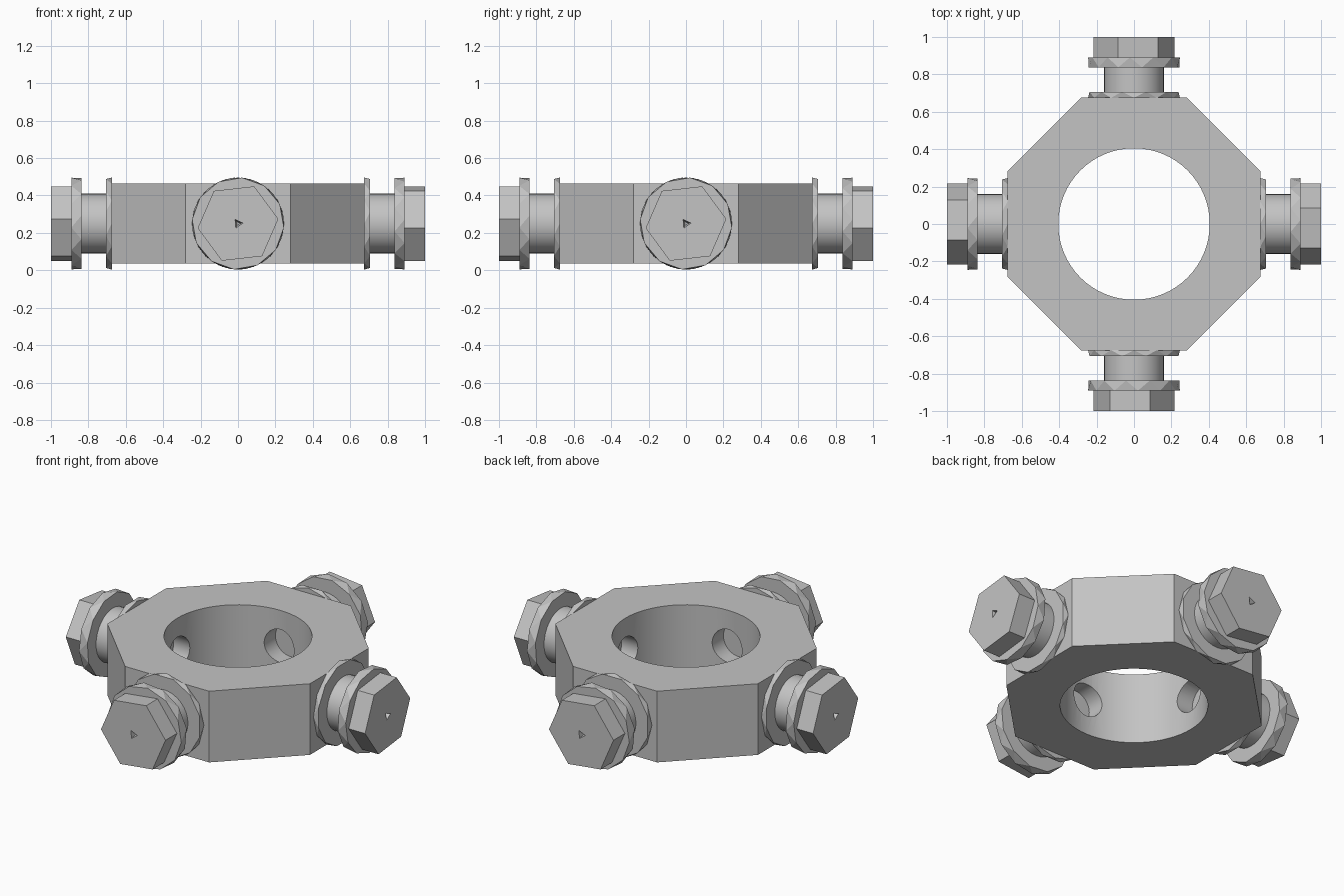
import bpy, bmesh, math
from mathutils import Matrix

cube = bpy.data.objects.get("Cube")
if cube:
    bpy.data.objects.remove(cube, do_unlink=True)

MID = 0.25  # height of the bolt axes

steel = bpy.data.materials.new("grey steel")
steel.use_nodes = True
GREY = (0.55, 0.55, 0.55, 1)
steel.diffuse_color = GREY
steel.node_tree.nodes["Principled BSDF"].inputs["Base Color"].default_value = GREY


def add_object(name, bm):
    bmesh.ops.recalc_face_normals(bm, faces=bm.faces)
    mesh = bpy.data.meshes.new(name)
    bm.to_mesh(mesh)
    bm.free()
    mesh.materials.append(steel)
    obj = bpy.data.objects.new(name, mesh)
    bpy.context.collection.objects.link(obj)
    return obj


def prism(name, sides, radius, low, high, turn=0.0, top_radius=None):
    """Upright prism or frustum; turn is the angle of its first corner."""
    bm = bmesh.new()
    bmesh.ops.create_cone(bm, cap_ends=True, segments=sides, radius1=radius,
                          radius2=top_radius or radius, depth=high - low,
                          matrix=Matrix.Translation((0, 0, (low + high) / 2)))
    corner = max(bm.verts, key=lambda v: v.co.x).co
    spin = math.radians(turn) - math.atan2(corner.y, corner.x)
    bmesh.ops.rotate(bm, verts=bm.verts, matrix=Matrix.Rotation(spin, 3, 'Z'))
    return add_object(name, bm)


def faceted_disc(name, sides, radius, low, high, turn=0.0):
    """Disc whose rim is a zigzag of triangles."""
    bm = bmesh.new()
    for k, z in enumerate((low, high)):
        for i in range(sides):
            a = math.radians(turn) + math.tau * (i + k / 2) / sides
            bm.verts.new((radius * math.cos(a), radius * math.sin(a), z))
    bmesh.ops.convex_hull(bm, input=bm.verts)
    bmesh.ops.dissolve_limit(bm, angle_limit=0.01, verts=bm.verts, edges=bm.edges)
    return add_object(name, bm)


def cut(target, cutter):
    mod = target.modifiers.new("cut", 'BOOLEAN')
    mod.operation, mod.solver, mod.object = 'DIFFERENCE', 'EXACT', cutter
    bpy.context.view_layer.update()
    bpy.ops.object.select_all(action='DESELECT')
    bpy.context.view_layer.objects.active = target
    target.select_set(True)
    bpy.ops.object.modifier_apply(modifier=mod.name)
    bpy.data.objects.remove(cutter, do_unlink=True)


def smooth(obj):
    bpy.ops.object.select_all(action='DESELECT')
    bpy.context.view_layer.objects.active = obj
    obj.select_set(True)
    bpy.ops.object.shade_smooth_by_angle(angle=math.radians(30))


def facing(k):
    """Places a part built along z so that it points outwards on side k."""
    return (Matrix.Translation((0, 0, MID)) @ Matrix.Rotation(k * math.pi / 2, 4, 'Z')
            @ Matrix.Rotation(math.pi / 2, 4, 'X'))


# Octagonal ring with a round bore and four blind holes in the bore wall
ring = prism("octagonal_ring", 8, 0.677 / math.cos(math.pi / 8), 0.035, 0.465, 22.5)
cut(ring, prism("bore_cutter", 64, 0.405, -0.2, 0.8))
for k in range(4):
    drill = prism("drill_cutter", 32, 0.1, 0.3, 0.5)
    drill.matrix_world = facing(k)
    cut(ring, drill)
smooth(ring)

# Four bolts, each turned a quarter from the last
for k, side in enumerate(("front", "left", "back", "right")):
    washer = faceted_disc(side + "_washer", 12, 0.246, 0.675, 0.706)
    shaft = prism(side + "_shaft", 32, 0.16, 0.67, 0.85)
    smooth(shaft)
    flange = faceted_disc(side + "_flange", 12, 0.246, 0.837, 0.891, 10)
    head = prism(side + "_hex_head", 6, 0.217, 0.88, 1.0, 6.5)
    cut(head, prism("pit_cutter", 3, 0.012, 0.97, 1.01, 5, 0.032))
    for part in (washer, shaft, flange, head):
        part.matrix_world = facing(k)
